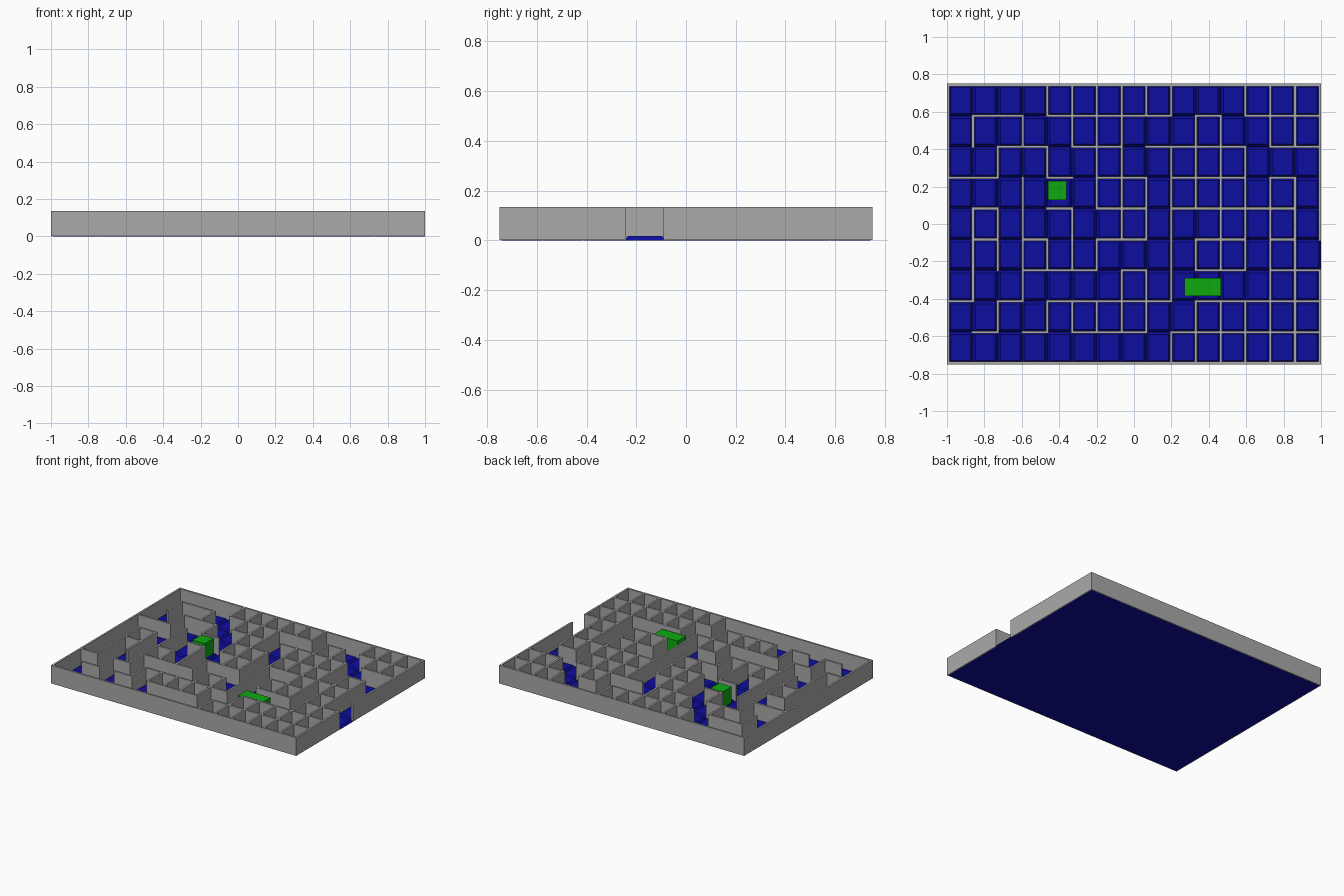
import bpy
import bmesh
from mathutils import Matrix, Vector

cube = bpy.data.objects.get("Cube")
if cube:
    bpy.data.objects.remove(cube, do_unlink=True)

COLS, ROWS = 15, 9
T = 0.014                      # wall thickness
H = 0.135                      # wall height
X0, Y0 = 1 - T / 2, 0.75 - T / 2
DX, DY = 2 * X0 / COLS, 2 * Y0 / ROWS


def gx(i):
    return -X0 + i * DX


def gy(j):                     # row lines count from the back edge
    return Y0 - j * DY


def material(name, rgb):
    m = bpy.data.materials.new(name)
    m.use_nodes = True
    m.diffuse_color = (*rgb, 1)
    bsdf = m.node_tree.nodes["Principled BSDF"]
    bsdf.inputs["Base Color"].default_value = (*rgb, 1)
    bsdf.inputs["Roughness"].default_value = 0.8
    return m


GREY = material("wall grey", (0.40, 0.40, 0.40))
BLUE = material("floor blue", (0.004, 0.004, 0.35))
GREEN = material("block green", (0.005, 0.40, 0.005))


def add_box(bm, x1, x2, y1, y2, z1, z2, inset=0):
    """Box whose top face can be drawn in to give sloping sides."""
    centre = Vector(((x1 + x2) / 2, (y1 + y2) / 2, (z1 + z2) / 2))
    size = (x2 - x1, y2 - y1, z2 - z1, 1)
    verts = bmesh.ops.create_cube(
        bm, size=1, matrix=Matrix.Translation(centre) @ Matrix.Diagonal(size))["verts"]
    for v in verts:
        if inset and v.co.z > centre.z:
            v.co.x -= inset if v.co.x > centre.x else -inset
            v.co.y -= inset if v.co.y > centre.y else -inset


def finish(name, bm, mat):
    me = bpy.data.meshes.new(name)
    bm.to_mesh(me)
    bm.free()
    ob = bpy.data.objects.new(name, me)
    bpy.context.collection.objects.link(ob)
    me.materials.append(mat)
    return ob


def wall_run(bm, a, b, z1):
    """Wall between two grid nodes (column, row)."""
    xs = sorted((gx(a[0]), gx(b[0])))
    ys = sorted((gy(a[1]), gy(b[1])))
    add_box(bm, xs[0] - T / 2, xs[1] + T / 2, ys[0] - T / 2, ys[1] + T / 2, z1, H)


# Inner walls running left to right: row line -> column spans
ACROSS = {
    1: [(1, 3), (4, 9), (10, 11), (12, 15)],
    2: [(2, 4), (5, 7), (8, 12), (13, 15)],
    3: [(0, 2), (4, 5), (6, 8), (9, 12), (13, 14)],
    4: [(1, 2), (4, 5), (6, 8), (9, 14)],
    5: [(1, 2), (3, 4), (6, 8), (10, 12), (13, 14)],
    6: [(3, 6), (7, 8), (10, 12), (13, 15)],
    7: [(0, 1), (2, 3), (4, 9), (10, 15)],
    8: [(1, 2), (3, 4), (5, 8), (9, 15)],
}
# Inner walls running back to front: column line -> row spans
ALONG = {
    1: [(1, 2), (4, 7)],
    2: [(2, 3), (4, 6), (7, 8)],
    3: [(1, 2), (3, 7)],
    4: [(0, 1), (2, 3), (5, 6), (7, 8)],
    5: [(0, 2), (4, 6), (7, 8)],
    6: [(0, 4), (5, 6), (7, 8)],
    7: [(0, 5), (6, 8)],
    8: [(0, 1), (3, 5), (6, 8)],
    9: [(0, 1), (2, 7), (8, 9)],
    10: [(1, 4), (5, 6), (7, 9)],
    11: [(1, 6), (7, 9)],
    12: [(0, 1), (2, 6), (7, 9)],
    13: [(0, 2), (3, 9)],
    14: [(0, 2), (3, 9)],
}

bm = bmesh.new()
for j, spans in ACROSS.items():
    for a, b in spans:
        wall_run(bm, (a, j), (b, j), 0.003)
finish("inner_walls_across", bm, GREY)

bm = bmesh.new()
for i, spans in ALONG.items():
    for a, b in spans:
        wall_run(bm, (i, a), (i, b), 0.003)
finish("inner_walls_along", bm, GREY)

# Outer walls, with a doorway on the left side
OUTER = {
    "back_wall": [((0, 0), (COLS, 0))],
    "front_wall": [((0, ROWS), (COLS, ROWS))],
    "right_wall": [((0, 0), (0, ROWS))],
    "left_wall": [((COLS, 0), (COLS, 5)), ((COLS, 6), (COLS, ROWS))],
}
for name, runs in OUTER.items():
    bm = bmesh.new()
    for a, b in runs:
        wall_run(bm, a, b, 0.001)
    finish(name, bm, GREY)

# Floor tiles with sloping edges, one per cell
bm = bmesh.new()
for i in range(COLS):
    for j in range(ROWS):
        # the doorway tile reaches the outer face
        edge = T / 2 if (i, j) == (COLS - 1, 5) else 0
        add_box(bm, gx(i), gx(i + 1) + edge, gy(j + 1), gy(j), 0, 0.018, 0.014)
finish("floor_tiles", bm, BLUE)

# Green blocks
for name, dims in {
    "small_block": (-0.46, -0.36, 0.127, 0.229, 0.01, 0.13),
    "long_block": (0.27, 0.465, -0.385, -0.288, 0.01, 0.112),
}.items():
    bm = bmesh.new()
    add_box(bm, *dims)
    finish(name, bm, GREEN)
